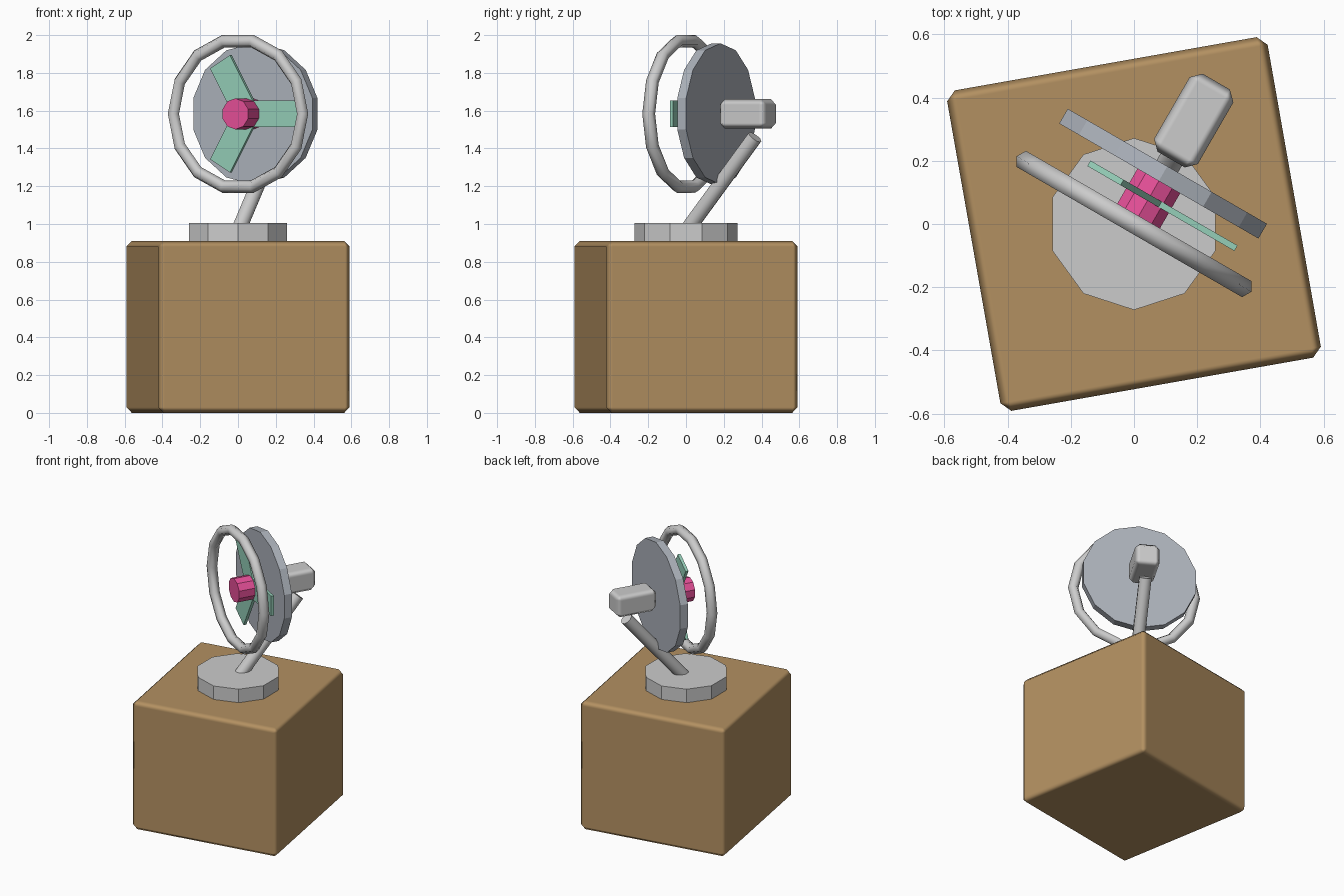
import bpy
from math import pi, radians
from mathutils import Matrix, Vector

if "Cube" in bpy.data.objects:
    bpy.data.objects.remove(bpy.data.objects["Cube"])

# Fan head frame: local x sideways, y backwards, z up, turned 30 degrees
HEAD = Matrix.Translation((0, 0, 1.583)) @ Matrix.Rotation(radians(-30), 4, 'Z')
UPRIGHT = Matrix.Rotation(pi / 2, 4, 'X')


def paint(obj, name, rgb):
    mat = bpy.data.materials.get(name) or bpy.data.materials.new(name)
    mat.diffuse_color = (*rgb, 1)
    mat.use_nodes = True
    mat.node_tree.nodes["Principled BSDF"].inputs["Base Color"].default_value = mat.diffuse_color
    obj.data.materials.append(mat)


def place(name, matrix):
    obj = bpy.context.object
    obj.name = name
    obj.matrix_world = matrix
    return obj


def box(name, size, matrix, bevel=0.0):
    bpy.ops.mesh.primitive_cube_add(size=1)
    obj = bpy.context.object
    obj.data.transform(Matrix.Diagonal((*size, 1)))
    if bevel:
        bpy.ops.object.shade_smooth()
        mod = obj.modifiers.new("soft_edges", 'BEVEL')
        mod.width = bevel
        mod.segments = 1
        mod.harden_normals = True
    return place(name, matrix)


def cylinder(name, sides, radius, depth, matrix, smooth=False):
    bpy.ops.mesh.primitive_cylinder_add(vertices=sides, radius=radius, depth=depth)
    if smooth:
        bpy.ops.object.shade_smooth_by_angle(angle=radians(50))
    return place(name, matrix)


def head(x, y, z):
    return HEAD @ Matrix.Translation((x, y, z))


# Crate the fan stands on
crate = box("crate", (1.03, 1.03, 0.91),
            Matrix.Translation((0, 0, 0.455)) @ Matrix.Rotation(radians(10), 4, 'Z'), 0.03)
paint(crate, "wood", (0.45, 0.28, 0.12))

# Round foot
cylinder("foot", 10, 0.272, 0.095, Matrix.Translation((0, 0, 0.9575)))

# Leaning arm
start, end = Vector((0, 0, 0.96)), Vector((0.211, 0.365, 1.46))
lean = end - start
cylinder("arm", 10, 0.041, lean.length,
         Matrix.Translation((start + end) / 2) @ lean.to_track_quat('Z', 'Y').to_matrix().to_4x4(),
         smooth=True)

# Motor housing
box("motor", (0.16, 0.285, 0.157), head(0, 0.378, 0), 0.03)

# Back plate
plate = cylinder("back_plate", 14, 0.3735, 0.054, head(0, 0.184, 0) @ UPRIGHT)
paint(plate, "steel", (0.42, 0.45, 0.50))

# Guard ring
bpy.ops.mesh.primitive_torus_add(major_segments=14, minor_segments=6,
                                 major_radius=0.395, minor_radius=0.034)
bpy.ops.object.shade_smooth_by_angle(angle=radians(65))
place("guard_ring", head(0, 0, 0) @ UPRIGHT)

# Hub
hub = cylinder("hub", 10, 0.082, 0.19, head(0, 0.067, 0) @ UPRIGHT)
paint(hub, "pink", (0.80, 0.08, 0.32))

# Three blades
for i in range(3):
    turn = Matrix.Rotation(i * 2 * pi / 3, 4, 'Y')
    blade = box(f"blade_{i + 1}", (0.318, 0.02, 0.14),
                head(0, 0.095, 0) @ turn @ Matrix.Translation((0.159, 0, 0)))
    paint(blade, "mint", (0.30, 0.62, 0.48))
